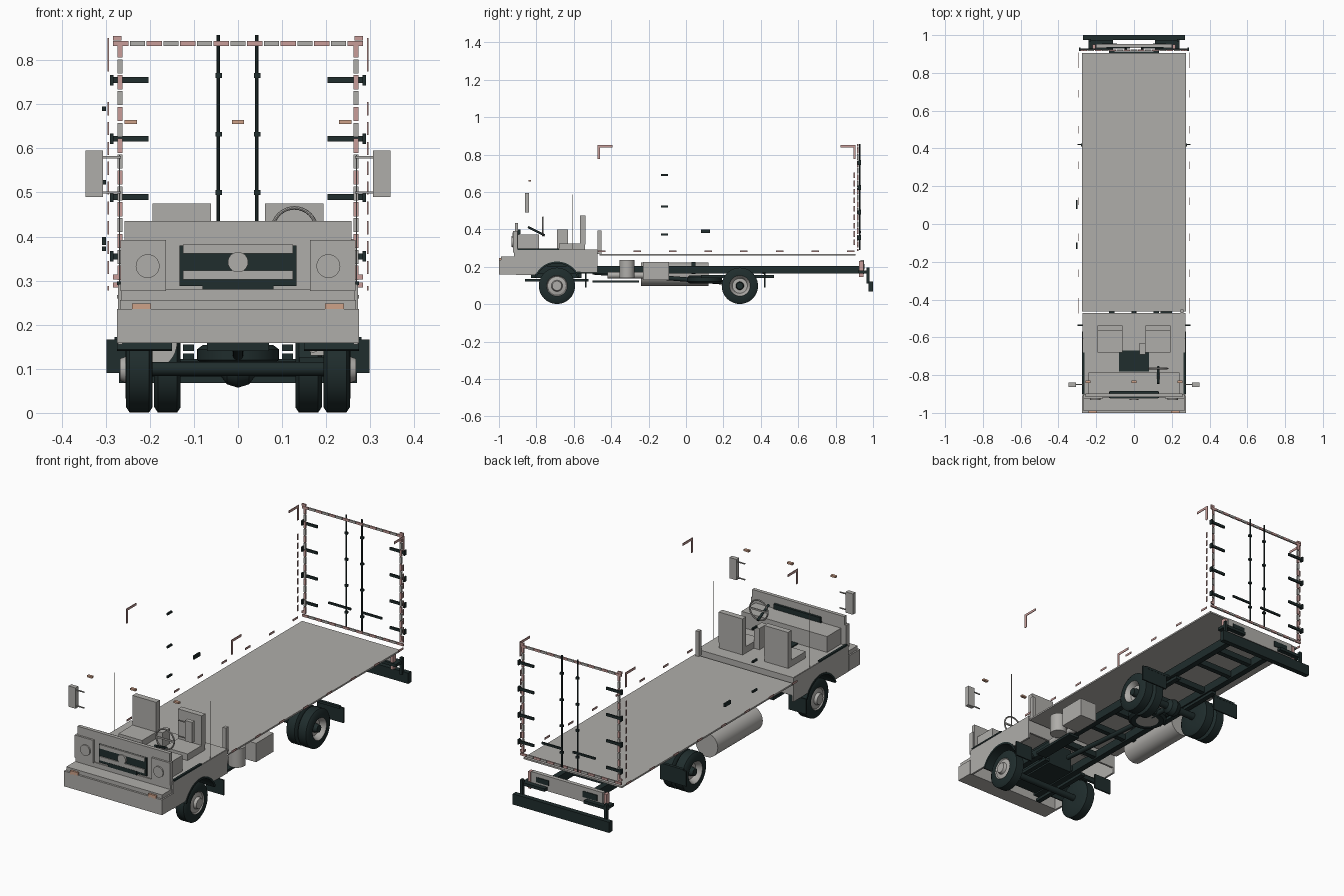
import bpy, bmesh, math
from mathutils import Matrix, Vector

cube = bpy.data.objects.get("Cube")
if cube:
    bpy.data.objects.remove(cube)


def material(name, rgb):
    m = bpy.data.materials.new(name)
    m.use_nodes = True
    m.diffuse_color = (*rgb, 1)
    bsdf = m.node_tree.nodes["Principled BSDF"]
    bsdf.inputs["Base Color"].default_value = (*rgb, 1)
    bsdf.inputs["Roughness"].default_value = 0.7
    return m


GREY = material("warm grey", (0.43, 0.42, 0.40))
DARK = material("green black", (0.014, 0.026, 0.026))
PINK = material("pale red", (0.58, 0.34, 0.32))
ORANGE = material("pale orange", (0.62, 0.36, 0.25))


def finish(name, bm, mats, smooth=False, mirror=False):
    bmesh.ops.recalc_face_normals(bm, faces=bm.faces)
    me = bpy.data.meshes.new(name)
    bm.to_mesh(me)
    bm.free()
    for m in mats:
        me.materials.append(m)
    ob = bpy.data.objects.new(name, me)
    bpy.context.scene.collection.objects.link(ob)
    if mirror:
        ob.modifiers.new("mirror", 'MIRROR').use_mirror_merge = False
    if smooth:
        bpy.ops.object.select_all(action='DESELECT')
        bpy.context.view_layer.objects.active = ob
        ob.select_set(True)
        bpy.ops.object.shade_smooth_by_angle(angle=math.radians(35))
    return ob


def add_box(bm, x, y, z, index=0):
    """Add a box spanning three (low, high) ranges."""
    size = [b - a for a, b in (x, y, z)]
    mid = [(a + b) / 2 for a, b in (x, y, z)]
    mat = Matrix.Translation(mid) @ Matrix.Diagonal((*size, 1))
    new = bmesh.ops.create_cube(bm, size=1, matrix=mat)["verts"]
    for f in {f for v in new for f in v.link_faces}:
        f.material_index = index


def box(name, mat, x, y, z, mirror=False):
    bm = bmesh.new()
    add_box(bm, x, y, z)
    return finish(name, bm, [mat], mirror=mirror)


def around(c, w):
    return (c - w / 2, c + w / 2)


def rod(name, mat, a, b, r, mirror=False, sides=20):
    a, b = Vector(a), Vector(b)
    d = b - a
    bm = bmesh.new()
    turn = Vector((0, 0, 1)).rotation_difference(d).to_matrix().to_4x4()
    bmesh.ops.create_cone(bm, cap_ends=True, segments=sides, radius1=r, radius2=r, depth=d.length,
                          matrix=Matrix.Translation((a + b) / 2) @ turn)
    return finish(name, bm, [mat], True, mirror)


def lathe(name, profile, centre, mirror=False, flat=False, steps=40):
    """Spin (offset, radius, material) points about the x axis, or z when flat."""
    bm = bmesh.new()
    rings = []
    for o, r, _ in profile:
        ring = []
        for i in range(steps):
            a = math.tau * i / steps
            u, v = r * math.cos(a), r * math.sin(a)
            ring.append(bm.verts.new((u, v, o) if flat else (o, u, v)))
        rings.append(ring)
    for k in range(len(rings) - 1):
        for i in range(steps):
            j = (i + 1) % steps
            f = bm.faces.new((rings[k][i], rings[k][j], rings[k + 1][j], rings[k + 1][i]))
            f.material_index = profile[k][2]
    for k in (0, -1):
        bm.faces.new(rings[k]).material_index = profile[k][2]
    bmesh.ops.translate(bm, verts=bm.verts, vec=centre)
    return finish(name, bm, [DARK, GREY], True, mirror)


# wheels
def tyre(hub):
    return [(-.03, .03, 0), (-.03, .085, 0), (-.022, .097, 0), (.022, .097, 0),
            (.03, .085, 0), (.031, .055, 1)] + hub


FRONT_HUB = [(.026, .05, 1), (.03, .03, 1), (.044, .025, 1), (.044, .01, 1)]
REAR_HUB = [(.026, .05, 1), (.004, .04, 1), (.004, .022, 0), (.028, .018, 0)]
AXLE_F, AXLE_R, HUB_Z = -.69, .288, .098
lathe("front_wheel", tyre(FRONT_HUB), (.224, AXLE_F, HUB_Z), True)
lathe("rear_outer_wheel", tyre(REAR_HUB), (.224, AXLE_R, HUB_Z), True)
lathe("rear_inner_wheel", tyre(REAR_HUB), (.16, AXLE_R, HUB_Z), True)
lathe("spare_wheel", [(-.022, .03, 1), (-.022, .055, 0), (-.022, .08, 0), (-.012, .093, 0),
                      (.012, .093, 0), (.022, .08, 0), (.022, .03, 0)], (0, .1, .132), flat=True)
rod("front_axle", DARK, (-.2, AXLE_F, .1), (.2, AXLE_F, .1), .016)
rod("rear_axle", DARK, (-.2, AXLE_R, .1), (.2, AXLE_R, .1), .018)
lathe("differential", [(-.04, .015, 0), (-.025, .035, 0), (0, .043, 0), (.025, .035, 0), (.04, .015, 0)],
      (0, AXLE_R, .1))
rod("drive_shaft", DARK, (0, -.5, .17), (0, AXLE_R, .11), .012)

# chassis frame
box("frame_rail", DARK, (.102, .132), (-.88, .925), (.163, .205), True)
bm = bmesh.new()
for y in (-.85, -.6, -.42, -.2, -.02, .2, .4, .6, .75, .9):
    add_box(bm, (-.11, .11), around(y, .025), (.17, .2))
finish("cross_members", bm, [DARK])
box("leaf_spring_front", DARK, (.1, .125), (-.86, -.52), (.12, .135), True)
box("leaf_spring_rear", DARK, (.1, .125), (.08, .47), (.14, .155), True)
box("engine_sump", DARK, (-.07, .07), (-.83, -.56), (.14, .27))
box("step_bar", DARK, (.14, .2), (-.5, -.25), (.115, .127))
box("mudflap", DARK, (.2, .298), (-.54, -.533), (.09, .167), True)
box("rear_mudflap", DARK, (.15, .298), (.417, .424), (.09, .167), True)
box("rear_mudflap_arm", DARK, (.12, .28), (.41, .425), (.16, .172), True)

# side tanks and boxes
rod("air_tank", GREY, (.215, -.315, .14), (.215, -.315, .235), .04, sides=32)
box("battery_box", GREY, (.165, .262), (-.23, -.09), (.13, .225))
rod("tank_pipe", GREY, (.17, -.42, .155), (.17, -.22, .155), .018)
rod("fuel_tank", GREY, (-.2, -.24, .16), (-.2, .12, .16), .062, sides=32)
bm = bmesh.new()
for y in (-.16, .04):
    add_box(bm, (-.2, -.12), around(y, .02), (.16, .225))
finish("tank_brackets", bm, [DARK])

# load bed
box("cargo_floor", GREY, (-.275, .275), (-.462, .905), (.26, .268))

# cab side panels with wheel arch cut into the outline
ARCH = .125
bm = bmesh.new()
outline = [(-.91, .155), (-.91, .29), (-.472, .29), (-.472, .17), (-.555, .17)]
outline += [(AXLE_F + ARCH * math.cos(math.radians(a)), .1 + ARCH * math.sin(math.radians(a)))
            for a in range(35, 151, 10)]
outline.append((-.81, .155))
verts = [bm.verts.new((.262, y, z)) for y, z in outline]
face = bm.faces.new(verts)
side = bmesh.ops.extrude_face_region(bm, geom=[face])["geom"]
bmesh.ops.translate(bm, verts=[v for v in side if isinstance(v, bmesh.types.BMVert)], vec=(.01, 0, 0))
finish("cab_side", bm, [GREY], mirror=True)

# wheel housings
bm = bmesh.new()
rows = []
for a in range(20, 161, 10):
    c, s = math.cos(math.radians(a)), math.sin(math.radians(a))
    rows.append([bm.verts.new((x, AXLE_F + r * c, .1 + r * s))
                 for x, r in ((.15, .118), (.275, .118), (.275, .128), (.15, .128))])
for p, q in zip(rows, rows[1:]):
    for i in range(4):
        bm.faces.new((p[i], p[(i + 1) % 4], q[(i + 1) % 4], q[i]))
for row in (rows[0], rows[-1]):
    bm.faces.new(row)
finish("front_wheel_arch", bm, [DARK], True, True)

# cab floor, back and nose
box("cab_floor", GREY, (-.27, .27), (-.91, -.472), (.28, .292))
box("cab_back", GREY, (-.265, .265), (-.482, -.472), (.2, .29))
box("engine_cover", DARK, (-.08, .08), (-.78, -.67), (.285, .298))
box("door_seal", DARK, (.262, .274), (-.9, -.68), (.29, .298), True)
box("bumper", GREY, (-.275, .275), (-1, -.91), (.159, .236))
box("bumper_top", GREY, (-.268, .268), (-.99, -.91), (.236, .256))
box("turn_signal", ORANGE, (.197, .24), (-1.0, -.97), (.229, .248), True)
box("nose_lower", GREY, (-.265, .265), (-.92, -.895), (.236, .28))
box("nose_panel", GREY, (-.258, .258), (-.915, -.897), (.277, .435))
box("headlight_panel", GREY, (.163, .267), (-.925, -.9), (.277, .392), True)
rod("headlight", GREY, (.205, -.932, .333), (.205, -.92, .333), .027, True, 28)
box("grille", DARK, (-.133, .133), (-.922, -.89), (.288, .38))
box("grille_inner_back", DARK, (-.13, .13), (-.9, -.885), (.375, .4))
box("grille_foot", DARK, (-.08, .08), (-.924, -.9), (.28, .3))
bm = bmesh.new()
for z in (.3125, .372):
    add_box(bm, (-.125, .125), (-.927, -.92), around(z, .02))
finish("grille_bars", bm, [GREY])
rod("grille_disc", GREY, (0, -.932, .342), (0, -.92, .342), .023, sides=28)

# cab interior
box("dashboard", GREY, (-.24, .24), (-.897, -.785), (.29, .372))
box("seat_base", GREY, (.061, .194), (-.68, -.54), (.292, .325), True)
box("seat_back", GREY, (.061, .194), (-.567, -.538), (.32, .475), True)
box("shift_box", GREY, (.03, .06), (-.69, -.63), (.292, .4))
rod("steering_column", DARK, (.128, -.845, .412), (.128, -.755, .367), .006)
bpy.ops.mesh.primitive_torus_add(location=(.128, -.765, .415), rotation=(math.pi / 2, 0, 0),
                                 major_radius=.05, minor_radius=.004, major_segments=32, minor_segments=8)
wheel = bpy.context.object
wheel.name = "steering_wheel"
wheel.data.materials.append(GREY)
bpy.ops.object.shade_smooth_by_angle()
box("steering_spoke", GREY, (.08, .176), (-.768, -.762), (.411, .419))
box("door_pillar", GREY, (.268, .27), (-.607, -.604), (.29, .585), True)
box("rear_post", GREY, (.245, .262), (-.472, -.452), (.268, .395))

# mirrors and roof markers
box("mirror", GREY, (.306, .346), (-.862, -.84), (.49, .595), True)
for z in (.5, .58):
    box("mirror_arm", GREY, (.265, .308), around(-.85, .005), around(z, .005), True)
bm = bmesh.new()
for x in (-.243, 0, .243):
    add_box(bm, around(x, .028), around(-.835, .014), around(.66, .009))
finish("roof_markers", bm, [ORANGE])

# side reflective strips: floating corners, bottom dashes, rear dashes
bm = bmesh.new()
SX = (.293, .296)
for edge, inner in ((-.473, -.393), (.907, .827)):
    step = .012 if inner > edge else -.012
    add_box(bm, SX, sorted((edge, inner)), (.838, .85))
    add_box(bm, SX, sorted((edge, edge + step)), (.775, .838))
for i in range(8):
    add_box(bm, SX, around(-.45 + i * .19, .04), around(.283, .01))
for i in range(9):
    add_box(bm, SX, around(.9, .008), around(.33 + i * .045, .03))
finish("side_strips", bm, [PINK], mirror=True)

# rear door frame of alternating dashes
bm = bmesh.new()
DY = (.915, .923)
for i in range(15):
    x = around(-.266 + i * .038, .035)
    add_box(bm, x, DY, around(.838, .011), i % 2)
    add_box(bm, x, DY, around(.29, .011), i % 2)
for s in (-1, 1):
    for i in range(15):
        add_box(bm, around(s * .268, .011), DY, around(.318 + i * .036, .032), i % 2)
    for z in (.308, .85):
        add_box(bm, around(s * .274, .02), DY, around(z, .011))
finish("door_strips", bm, [PINK, GREY])

# door hinges, lock rods and handles
for x in (-.045, .043):
    rod("lock_rod", DARK, (x, .93, .29), (x, .93, .857), .004, sides=8)
bm = bmesh.new()
for z in (.355, .49, .622, .755):
    for s in (-1, 1):
        add_box(bm, sorted((s * .203, s * .287)), (.922, .93), around(z, .013))
        add_box(bm, around(s * .286, .008), (.917, .935), around(z, .024))
        add_box(bm, around(s * .044, .015), (.924, .936), around(z + .01, .011))
for x in ((-.145, -.02), (.043, .155)):
    add_box(bm, x, (.928, .936), around(.385, .01))
finish("door_hardware", bm, [DARK])

# rear panel, lamps and underrun bumper
box("rear_panel", GREY, (-.2, .2), (.932, .952), (.16, .235))
box("tail_lamp", PINK, (.205, .22), (.925, .95), (.145, .23), True)
box("plate_frame", DARK, (-.17, -.09), (.951, .955), (.185, .215))
box("lamp_cluster", DARK, (.1, .17), (.951, .955), (.19, .215))
box("rear_bumper", DARK, (-.27, .27), (.975, 1), (.068, .122))
box("bumper_upright", DARK, (.228, .242), (.965, .98), (.11, .195), True)
box("bumper_strut", DARK, (.11, .24), (.92, .975), (.165, .18), True)

# loose side fittings
bm = bmesh.new()
for y, z, w, h in ((-.115, .69, .036, .01), (-.115, .523, .036, .01), (-.115, .372, .036, .01),
                   (.103, .39, .048, .018)):
    add_box(bm, (-.308, -.3), around(y, w), around(z, h))
finish("side_fittings", bm, [DARK])
